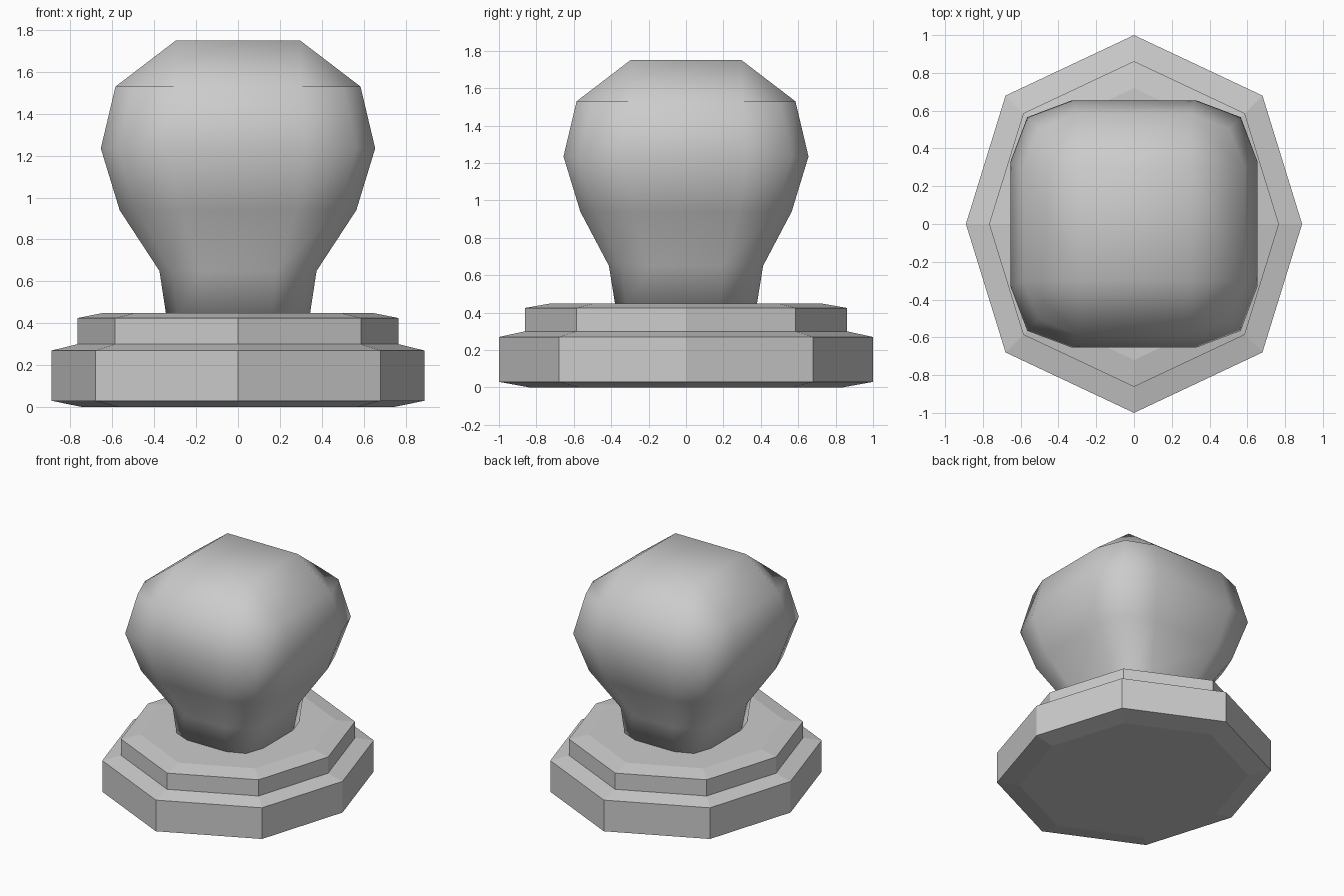
import bpy, bmesh

if "Cube" in bpy.data.objects:
    bpy.data.objects.remove(bpy.data.objects["Cube"])


def make_object(name, bm, smooth):
    bmesh.ops.recalc_face_normals(bm, faces=bm.faces)
    for f in bm.faces:
        f.smooth = smooth
    mesh = bpy.data.meshes.new(name)
    bm.to_mesh(mesh)
    bm.free()
    obj = bpy.data.objects.new(name, mesh)
    bpy.context.collection.objects.link(obj)
    return obj


def add_ring(bm, outline, sx, sy, z):
    return [bm.verts.new((x * sx, y * sy, z)) for x, y in outline]


def bridge(bm, a, b):
    n = len(a)
    for i in range(n):
        j = (i + 1) % n
        bm.faces.new((a[i], a[j], b[j], b[i]))


# Stepped octagonal base: one outline scaled up a profile of (scale, z)
octagon = [(0.89, 0), (0.68, 0.68), (0, 1), (-0.68, 0.68),
           (-0.89, 0), (-0.68, -0.68), (0, -1), (0.68, -0.68)]
base_profile = [(0.835, 0), (1, 0.03), (1, 0.27), (0.862, 0.30),
                (0.862, 0.425), (0.72, 0.45)]
bm = bmesh.new()
rings = [add_ring(bm, octagon, s, s, z) for s, z in base_profile]
for a, b in zip(rings, rings[1:]):
    bridge(bm, a, b)
bm.faces.new(rings[0])
bm.faces.new(rings[-1])
make_object("stepped_base", bm, False)


# Rounded-square knob: 12-sided rings, four corners with two points per side
def rounded_square(side, corner):
    quarter = [(1, -side), (1, side), (corner, corner)]
    points = []
    for _ in range(4):
        points += quarter
        quarter = [(-y, x) for x, y in quarter]
    return points


# half width x, half width y, z, side point ratio, corner ratio
knob_rings = [(0.34, 0.375, 0.42, 0.48, 0.86),
              (0.375, 0.412, 0.65, 0.48, 0.84),
              (0.565, 0.565, 0.94, 0.50, 0.86),
              (0.655, 0.655, 1.235, 0.50, 0.863),
              (0.585, 0.585, 1.53, 0.51, 0.86)]
bm = bmesh.new()
rings = [add_ring(bm, rounded_square(s, c), sx, sy, z)
         for sx, sy, z, s, c in knob_rings]
for a, b in zip(rings, rings[1:]):
    bridge(bm, a, b)
bm.faces.new(rings[0])

# Crown: a flat square joined to the last ring as a 3 x 3 grid
t = 0.297
crown = add_ring(bm, [(t, t), (-t, t), (-t, -t), (t, -t)], 1, 1, 1.75)
bm.faces.new(crown)
last = rings[-1]
for k in range(4):
    i = 3 * k
    bm.faces.new((last[i], last[i + 1], crown[k], crown[k - 1]))
    bm.faces.new((last[i + 1], last[i + 2], last[(i + 3) % 12], crown[k]))
make_object("knob", bm, True)
